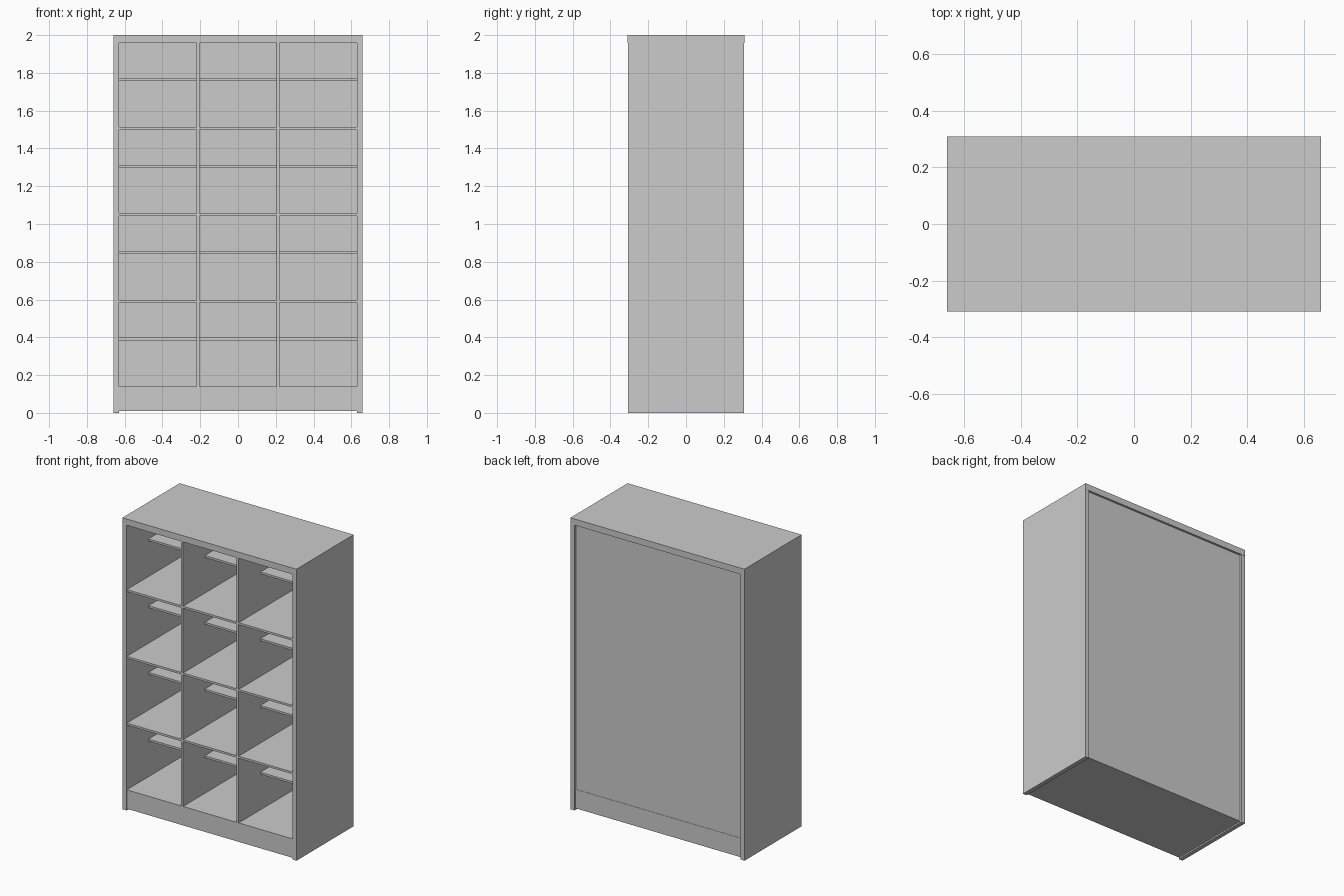
import bpy

cube = bpy.data.objects.get("Cube")
if cube:
    bpy.data.objects.remove(cube, do_unlink=True)

grey = bpy.data.materials.new("plain_grey")
grey.use_nodes = True
colour = (0.6, 0.6, 0.6, 1)
grey.diffuse_color = colour
grey.node_tree.nodes["Principled BSDF"].inputs["Base Color"].default_value = colour


def board(name, x, y, z):
    """Flat board spanning the given (low, high) ranges."""
    spans = (x, y, z)
    bpy.ops.mesh.primitive_cube_add(size=1, location=[(a + b) / 2 for a, b in spans])
    ob = bpy.context.object
    ob.name = name
    ob.scale = [b - a for a, b in spans]
    bpy.ops.object.transform_apply(location=False, rotation=False, scale=True)
    ob.data.materials.append(grey)
    return ob


W, D, H = 0.66, 0.31, 2.0
inner = 0.63            # inside face of the sides
base_top, top_under = 0.14, 1.957
shelf_t = 0.014
front, back = -0.305, 0.28
pitch = (top_under - base_top + shelf_t) / 4

# Carcass
board("top_panel", (-W, W), (-D, D), (top_under, H))
for side, s in (("left", 1), ("right", -1)):
    xs = sorted((s * inner, s * W))
    board(side + "_side", xs, (-D + 0.002, D - 0.002), (0, top_under))
board("plinth", (-inner, inner), (front, 0.297), (0.01, base_top))
board("back_panel", (-inner, inner), (back, 0.295), (base_top, top_under))

# Upright dividers
for side, x in (("left", 0.211), ("right", -0.211)):
    board(side + "_divider", (x - 0.008, x + 0.008), (front, back), (base_top, top_under))

# Full shelves and raised half-depth shelves in each row and column
columns = ((-inner, -0.219), (-0.203, 0.203), (0.219, inner))
for row in range(4):
    floor = base_top + row * pitch
    for col, xs in enumerate(columns):
        tag = f"_row{row + 1}_column{col + 1}"
        if row:
            board("shelf" + tag, xs, (front, back), (floor - shelf_t, floor))
        board("half_shelf" + tag, xs, (-0.07, back), (floor + 0.244, floor + 0.258))
